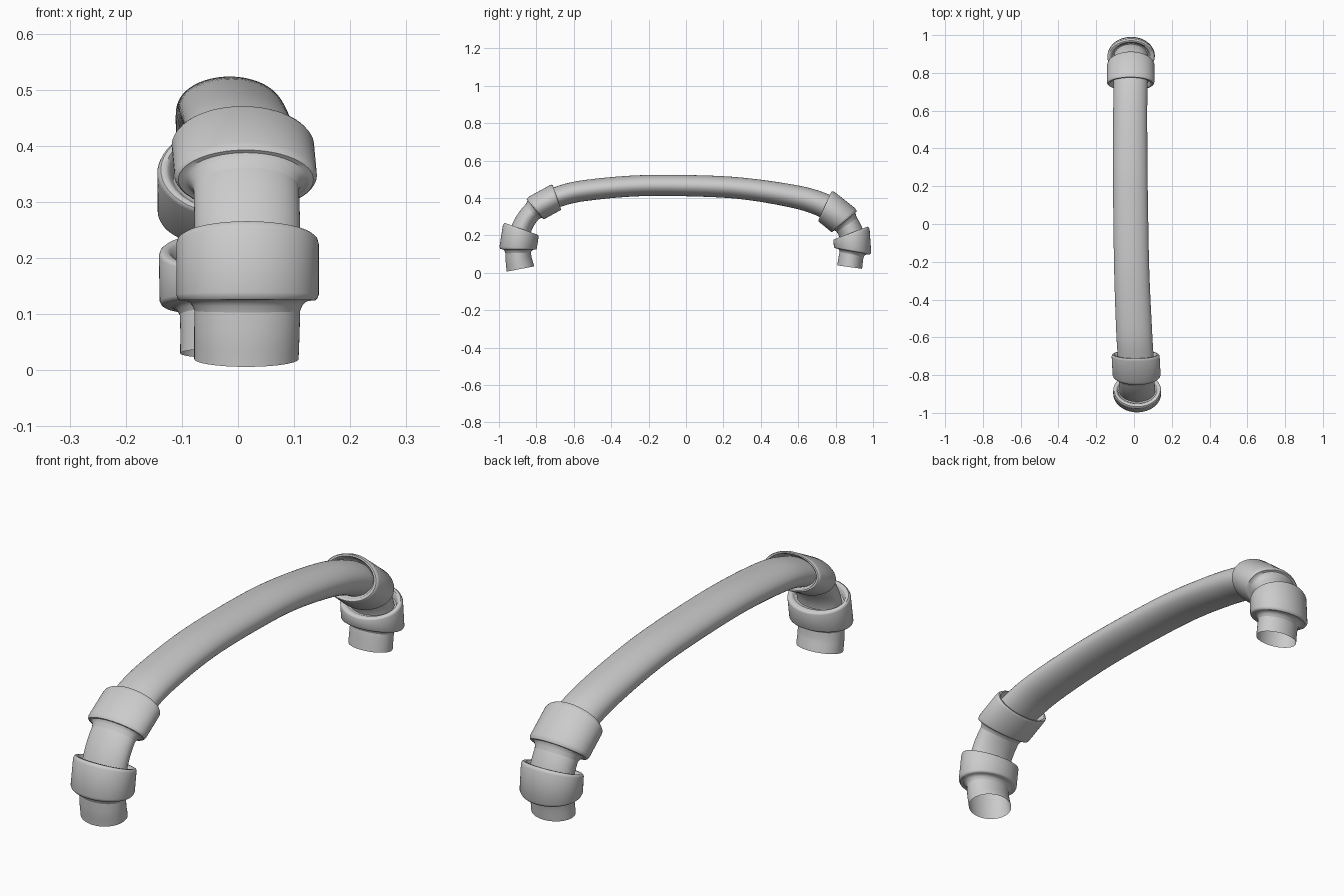
import bpy, bmesh, math
from mathutils import Vector

if "Cube" in bpy.data.objects:
    bpy.data.objects.remove(bpy.data.objects["Cube"])

SEG = 64

# Centre line stations: x, y, z, half width (x), half thickness
stations = [
    (0.015, -0.885, 0.020, 0.093, 0.075), (0.016, -0.895, 0.075, 0.094, 0.070),
    (0.017, -0.897, 0.140, 0.094, 0.066), (0.017, -0.885, 0.220, 0.094, 0.056),
    (0.016, -0.855, 0.285, 0.094, 0.053), (0.014, -0.807, 0.340, 0.094, 0.053),
    (0.012, -0.750, 0.374, 0.095, 0.054), (0.008, -0.690, 0.404, 0.095, 0.055),
    (0.000, -0.550, 0.438, 0.095, 0.056), (-0.012, -0.250, 0.465, 0.093, 0.056),
    (-0.018, 0.100, 0.463, 0.092, 0.057), (-0.020, 0.340, 0.446, 0.091, 0.058),
    (-0.020, 0.600, 0.403, 0.090, 0.062), (-0.018, 0.740, 0.358, 0.090, 0.065),
    (-0.017, 0.797, 0.318, 0.090, 0.066), (-0.017, 0.850, 0.270, 0.090, 0.066),
    (-0.016, 0.885, 0.205, 0.090, 0.066), (-0.015, 0.892, 0.140, 0.090, 0.066),
    (-0.014, 0.882, 0.080, 0.089, 0.066), (-0.014, 0.875, 0.030, 0.089, 0.067),
]


def smooth_path(points, steps=8):
    p = [Vector(q) for q in points]
    p = [2 * p[0] - p[1]] + p + [2 * p[-1] - p[-2]]
    out = []
    for i in range(1, len(p) - 2):
        a, b, c, d = p[i - 1:i + 3]
        for k in range(steps):
            t = k / steps
            m1 = (c - a) / 2
            m2 = (d - b) / 2
            out.append(b * (2*t**3 - 3*t**2 + 1) + m1 * (t**3 - 2*t**2 + t)
                       + c * (3*t**2 - 2*t**3) + m2 * (t**3 - t**2))
    return out + [p[-2]]


path = smooth_path(stations)
pos = [Vector(q[:3]) for q in path]
length = [0.0]
for a, b in zip(pos, pos[1:]):
    length.append(length[-1] + (b - a).length)


def frame(s):
    """Centre, thickness direction and half sizes at arc length s."""
    i = 0
    while i < len(pos) - 2 and length[i + 1] < s:
        i += 1
    t = (s - length[i]) / (length[i + 1] - length[i])
    tangents = []
    for j in (i, i + 1):
        tangents.append((pos[min(j + 1, len(pos) - 1)] - pos[max(j - 1, 0)]).normalized())
    tan = tangents[0].lerp(tangents[1], t)
    up = Vector((1, 0, 0)).cross(Vector((0, tan.y, tan.z))).normalized()
    q = path[i].lerp(path[i + 1], t)
    return pos[i].lerp(pos[i + 1], t), -up, q[3], q[4]


def loft(name, rings):
    """Skin elliptical rings given as (centre, up, half width, half thickness)."""
    bm = bmesh.new()
    rows = []
    for c, up, w, h in rings:
        row = []
        for k in range(SEG):
            a = math.tau * k / SEG
            row.append(bm.verts.new(c + Vector((w * math.cos(a), 0, 0)) + up * h * math.sin(a)))
        rows.append(row)
    for r0, r1 in zip(rows, rows[1:]):
        for k in range(SEG):
            n = (k + 1) % SEG
            bm.faces.new((r0[k], r0[n], r1[n], r1[k]))
    bmesh.ops.recalc_face_normals(bm, faces=bm.faces)
    me = bpy.data.meshes.new(name)
    bm.to_mesh(me)
    bm.free()
    ob = bpy.data.objects.new(name, me)
    bpy.context.collection.objects.link(ob)
    bpy.ops.object.select_all(action='DESELECT')
    bpy.context.view_layer.objects.active = ob
    ob.select_set(True)
    bpy.ops.object.shade_smooth_by_angle(angle=math.radians(40))


# Open ended bent tube
loft("handle_tube", [frame(s) for s in length])

# Collar section: (position along length, 0 = tube surface / 1 = outer surface)
section = [(-0.68, -0.02), (-0.58, 0.12), (-0.53, 0.28), (-0.50, 0.48), (-0.50, 0.80),
           (-0.47, 0.92), (-0.41, 1.0), (0.41, 1.0), (0.47, 0.94), (0.50, 0.82),
           (0.50, 0.58), (0.47, 0.44), (0.40, 0.32), (0.33, 0.20), (0.30, -0.05)]


def collar(name, y, z, size, half_w, half_h, flip):
    near = min(range(len(pos)), key=lambda i: (pos[i].y - y)**2 + (pos[i].z - z)**2)
    rings = []
    for a, r in section:
        c, up, w, h = frame(length[near] + flip * a * size)
        rings.append((c, up, w + (half_w - w) * r, h + (half_h - h) * r))
    loft(name, rings)


# Four collars, recessed lip facing the middle of the handle
collar("front_lower_collar", -0.892, 0.183, 0.112, 0.127, 0.100, 1)
collar("front_upper_collar", -0.750, 0.374, 0.134, 0.127, 0.073, 1)
collar("back_upper_collar", 0.797, 0.318, 0.135, 0.126, 0.090, -1)
collar("back_lower_collar", 0.892, 0.167, 0.100, 0.125, 0.101, -1)
